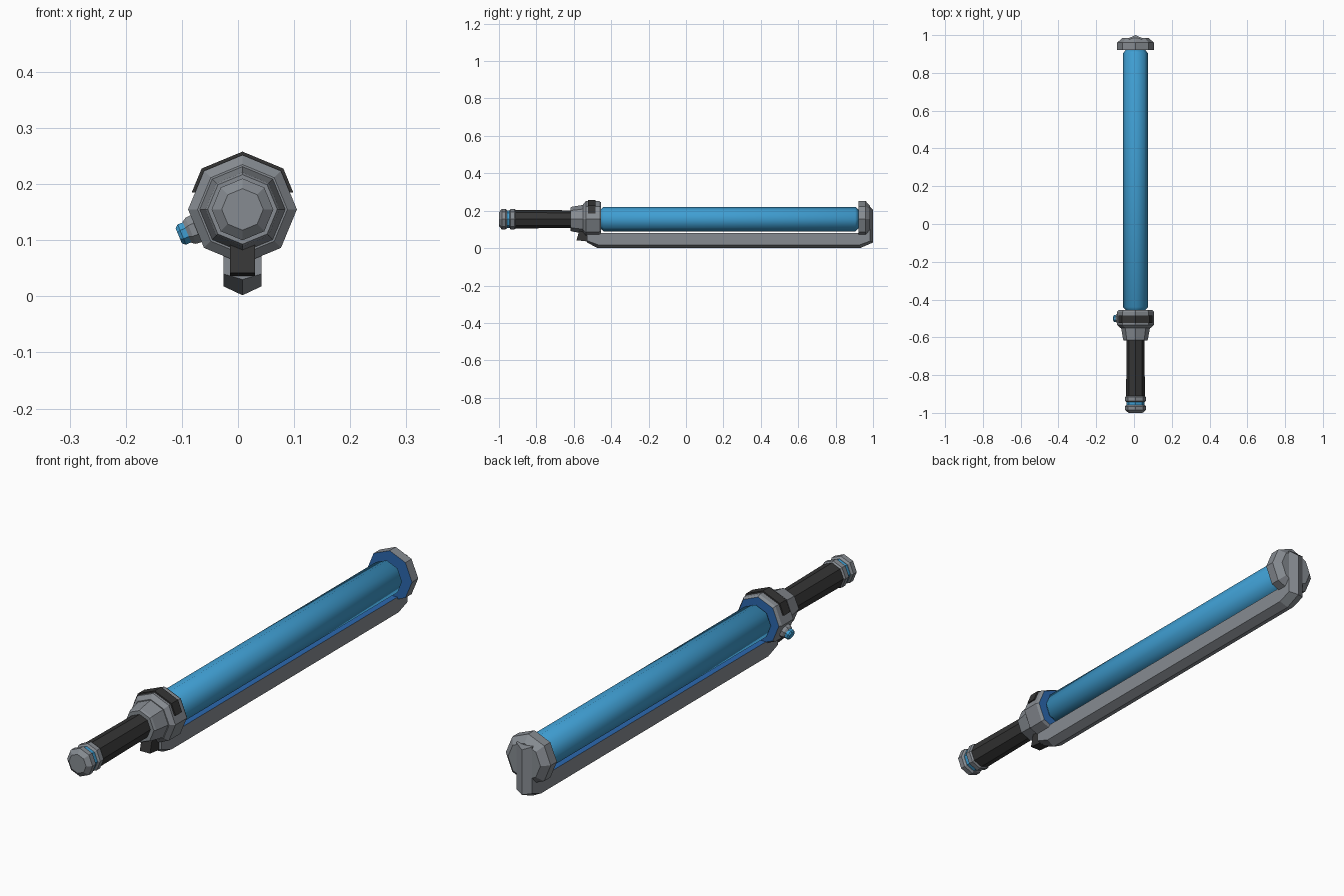
import bpy, bmesh, math
from mathutils import Vector, Matrix

if "Cube" in bpy.data.objects:
    bpy.data.objects.remove(bpy.data.objects["Cube"])

CX, CZ = 0.008, 0.155  # main axis of the hilt and blade


def material(name, rgb):
    m = bpy.data.materials.new(name)
    m.use_nodes = True
    m.diffuse_color = (*rgb, 1)
    m.node_tree.nodes["Principled BSDF"].inputs["Base Color"].default_value = (*rgb, 1)
    return m


GREY = material("steel grey", (0.24, 0.26, 0.285))
BLACK = material("black", (0.035, 0.035, 0.035))
BLUE = material("light blue", (0.05, 0.34, 0.64))
DEEP = material("deep blue", (0.025, 0.14, 0.43))


def loft(name, rings, mats, paint=None, smooth=0):
    """Skin a list of equal-length point rings and cap both ends."""
    bm = bmesh.new()
    rows = [[bm.verts.new(p) for p in ring] for ring in rings]
    for a, b in zip(rows, rows[1:]):
        for i in range(len(a)):
            j = (i + 1) % len(a)
            bm.faces.new((a[i], a[j], b[j], b[i]))
    bm.faces.new(rows[0])
    bm.faces.new(rows[-1])
    bmesh.ops.recalc_face_normals(bm, faces=bm.faces[:])
    if paint:
        for f in bm.faces:
            f.material_index = int(paint(f.normal, f.calc_center_median()))
    mesh = bpy.data.meshes.new(name)
    bm.to_mesh(mesh)
    bm.free()
    for m in mats:
        mesh.materials.append(m)
    ob = bpy.data.objects.new(name, mesh)
    bpy.context.collection.objects.link(ob)
    if smooth:
        bpy.ops.object.select_all(action="DESELECT")
        ob.select_set(True)
        bpy.context.view_layer.objects.active = ob
        bpy.ops.object.shade_smooth_by_angle(angle=math.radians(smooth))
    return ob


def lathe(name, profile, mats, paint=None, smooth=0, sides=8):
    """Turn (y, radius) pairs around the main axis, one corner pointing up."""
    rings = []
    for y, r in profile:
        angles = [math.tau * i / sides for i in range(sides)]
        rings.append([(CX + r * math.cos(a), y, CZ + r * math.sin(a)) for a in angles])
    return loft(name, rings, mats, paint, smooth)


# Handle and pommel
lathe("handle_grip", [(-0.92, 0.05), (-0.61, 0.047)], [BLACK])
lathe("pommel_collar", [(-0.945, 0.045), (-0.937, 0.055), (-0.917, 0.055), (-0.908, 0.048)], [GREY])
lathe("pommel_band", [(-0.965, 0.047), (-0.93, 0.047)], [BLUE])
lathe("pommel_cap", [(-1, 0.037), (-0.985, 0.055), (-0.965, 0.055), (-0.957, 0.048)], [GREY])

# Guard, with a coloured face towards the blade
lathe("guard_neck", [(-0.618, 0.062), (-0.61, 0.066), (-0.54, 0.078)], [GREY])
lathe("guard", [(-0.55, 0.08), (-0.535, 0.097), (-0.465, 0.097), (-0.455, 0.09)],
      [GREY, DEEP], lambda n, c: n.y > 0.95)

# Dark clip over the top of the guard
R, S, low = 0.103, 0.103 * math.sqrt(0.5), 0.03
end = R - (R - S) * low / S
outline = [(end, low), (S, S), (0, R), (-S, S), (-end, low)]
loft("guard_clip", [[(CX + x, y, CZ + z) for x, z in outline] for y in (-0.525, -0.485)], [BLACK])

# Blade and end cap
lathe("blade", [(-0.458, 0.05), (-0.44, 0.066), (0.905, 0.066), (0.922, 0.05)], [BLUE], smooth=50)
lathe("end_cap", [(0.922, 0.097), (0.96, 0.097), (0.985, 0.07)],
      [GREY, DEEP], lambda n, c: n.y < -0.95)

# Rail under the blade that turns up behind the end cap: ridge, shoulder and inner (y, z)
W = 0.034
stations = [((-0.53, 0.03), (-0.53, 0.04), (-0.53, 0.08)),
            ((-0.475, 0.002), (-0.47, 0.018), (-0.46, 0.08)),
            ((0.935, 0.002), (0.93, 0.018), (0.92, 0.08)),
            ((1, 0.03), (0.985, 0.038), (0.935, 0.082)),
            ((1, 0.205), (0.985, 0.22), (0.935, 0.22))]
rings = [[(CX, *ridge), (CX + W, *side), (CX + W, *inner), (CX - W, *inner), (CX - W, *side)]
         for ridge, side, inner in stations]
loft("rail", rings, [GREY, DEEP], lambda n, c: n.z > 0.9 and c.z < 0.1)

# Dark block at the front of the rail
block = [(-0.585, 0.042), (-0.52, 0.035), (-0.52, 0.1), (-0.57, 0.1)]
loft("rail_block", [[(CX + x, y, z) for y, z in block] for x in (-0.022, 0.022)], [BLACK])

# Button on the lower right side of the guard
tilt = math.radians(202.5)
out = Vector((math.cos(tilt), 0, math.sin(tilt)))
across = Vector((-out.z, 0, out.x))


def stud(name, profile, mat):
    centre = Vector((CX, -0.5, CZ))
    angles = [math.tau * (i + 0.5) / 8 for i in range(8)]
    loft(name, [[centre + out * d + across * (r * math.cos(a)) + Vector((0, r * math.sin(a), 0))
                 for a in angles] for d, r in profile], [mat])


stud("button_base", [(0.08, 0.029), (0.1, 0.027), (0.107, 0.022)], GREY)
stud("button", [(0.1, 0.021), (0.117, 0.021), (0.123, 0.016)], BLUE)
